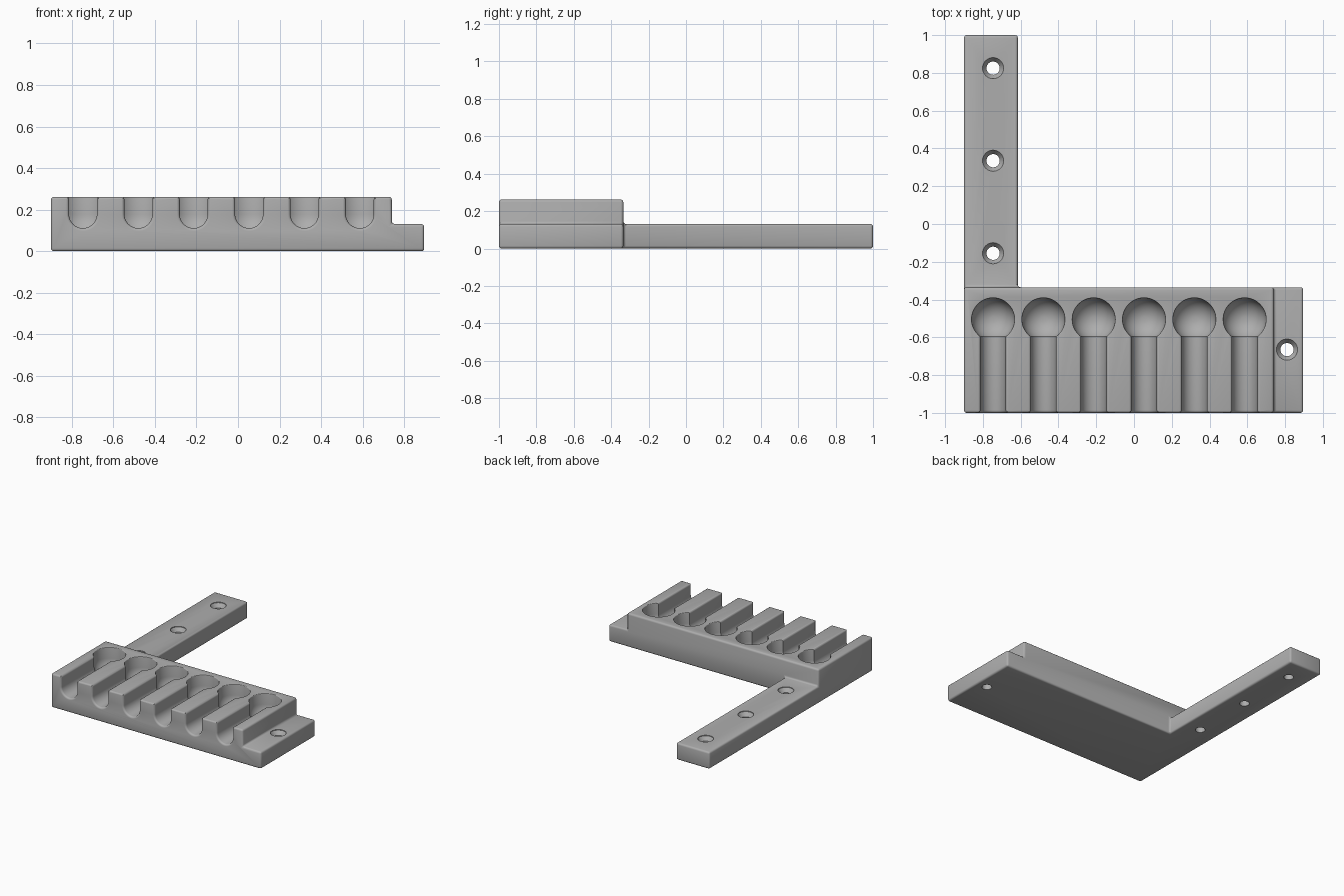
import bpy, bmesh
from math import sin, cos, pi

if "Cube" in bpy.data.objects:
    bpy.data.objects.remove(bpy.data.objects["Cube"], do_unlink=True)

ROUND = 0.014          # edge rounding
TOP, LOW = 0.262, 0.131
FRONT = -1.0
AXIS_Z = 0.178         # height of the slot and pocket centres
SLOT_R, POCKET_R, POCKET_Y = 0.067, 0.113, -0.505

grey = bpy.data.materials.new("plain_grey")
grey.use_nodes = True
grey.diffuse_color = (0.42, 0.42, 0.42, 1)
grey.node_tree.nodes["Principled BSDF"].inputs["Base Color"].default_value = (0.42, 0.42, 0.42, 1)


def to_object(name, bm):
    bmesh.ops.recalc_face_normals(bm, faces=bm.faces)
    mesh = bpy.data.meshes.new(name)
    bm.to_mesh(mesh)
    bm.free()
    mesh.materials.append(grey)
    obj = bpy.data.objects.new(name, mesh)
    bpy.context.collection.objects.link(obj)
    return obj


def loft(name, rings):
    """Skin a list of closed rings and cap both ends."""
    bm = bmesh.new()
    loops = [[bm.verts.new(p) for p in ring] for ring in rings]
    n = len(loops[0])
    for a, b in zip(loops, loops[1:]):
        for i in range(n):
            bm.faces.new((a[i], a[(i + 1) % n], b[(i + 1) % n], b[i]))
    bm.faces.new(loops[0])
    bm.faces.new(loops[-1])
    return to_object(name, bm)


def lathe(name, x, y, profile, sides=48):
    return loft(name, [[(x + r * cos(2 * pi * i / sides), y + r * sin(2 * pi * i / sides), z)
                        for i in range(sides)] for r, z in profile])


# Rounded lip: (distance from the surface, outward flare)
lip = [(ROUND * (1 - sin(a)), ROUND * (1 - cos(a))) for a in [pi / 8 * k for k in range(5)]]


# Body: block, end tab and long arm as cells of one coarse grid
def make_body():
    grid = ([-0.9, -0.615, 0.74, 0.896], [FRONT, -0.335, 1.0], [0, LOW, TOP])
    cells = {(0, 0, 0), (1, 0, 0), (0, 0, 1), (1, 0, 1), (2, 0, 0), (0, 1, 0)}
    bm = bmesh.new()
    for cell in cells:
        for axis in range(3):
            for side in (0, 1):
                beside = list(cell)
                beside[axis] += 2 * side - 1
                if tuple(beside) in cells:
                    continue
                u, v = [a for a in range(3) if a != axis]
                corners = []
                for du, dv in ((0, 0), (1, 0), (1, 1), (0, 1)):
                    p = list(cell)
                    p[axis] += side
                    p[u] += du
                    p[v] += dv
                    corners.append(bm.verts.new([grid[a][p[a]] for a in range(3)]))
                bm.faces.new(corners)
    bmesh.ops.remove_doubles(bm, verts=bm.verts, dist=0.0001)
    bmesh.ops.recalc_face_normals(bm, faces=bm.faces)
    bmesh.ops.dissolve_limit(bm, angle_limit=0.01, verts=bm.verts, edges=bm.edges)
    bmesh.ops.bevel(bm, geom=bm.edges[:], offset=ROUND, segments=3, profile=0.5,
                    affect='EDGES', clamp_overlap=True)
    return to_object("holder_body", bm)


# Slot: U section running back from the front, flared at its top and front
def slot_cutter(x):
    def section(y, grow):
        r = SLOT_R + grow
        right = [(r, TOP + 0.05)]
        right += [(SLOT_R + max(grow, f), TOP - d) for d, f in reversed(lip)]
        arc = [(r * cos(a), AXIS_Z - r * sin(a)) for a in [pi / 24 * k for k in range(25)]]
        right[0] = (SLOT_R + ROUND, TOP + 0.05)
        left = [(-px, pz) for px, pz in reversed(right)]
        return [(x + px, y, pz) for px, pz in right + arc + left]
    stations = [(FRONT - 0.05, ROUND)]
    stations += [(FRONT + d, f) for d, f in reversed(lip)] + [(POCKET_Y, 0)]
    return loft("slot_cutter", [section(y, g) for y, g in stations])


# Pocket: straight wall with a ball-shaped floor and rounded rim
def pocket_cutter(x):
    profile = [(POCKET_R * sin(a), AXIS_Z - POCKET_R * cos(a))
               for a in [pi / 24 * k for k in range(1, 13)]]
    profile += [(POCKET_R + f * 0.4, TOP - d * 0.4) for d, f in lip]
    profile.append((POCKET_R + ROUND * 0.4, TOP + 0.05))
    return lathe("pocket_cutter", x, POCKET_Y, profile)


# Screw hole with countersink
def hole_cutter(x, y):
    return lathe("hole_cutter", x, y, [(0.035, -0.05), (0.035, LOW - 0.035),
                                       (0.056, LOW - 0.005), (0.056, LOW + 0.05)], 32)


body = make_body()
cutters = []
for i in range(6):
    x = -0.746 + 0.2664 * i
    cutters += [slot_cutter(x), pocket_cutter(x)]
for x, y in ((-0.746, 0.825), (-0.746, 0.335), (-0.746, -0.155), (0.81, -0.665)):
    cutters.append(hole_cutter(x, y))

bpy.ops.object.select_all(action='DESELECT')
bpy.context.view_layer.objects.active = body
body.select_set(True)
for cutter in cutters:
    cutter.hide_render = True
    cut = body.modifiers.new("cut", 'BOOLEAN')
    cut.operation = 'DIFFERENCE'
    cut.solver = 'EXACT'
    cut.object = cutter
    bpy.ops.object.modifier_apply(modifier=cut.name)
    bpy.data.objects.remove(cutter, do_unlink=True)

bpy.ops.object.shade_smooth_by_angle(angle=0.6)
